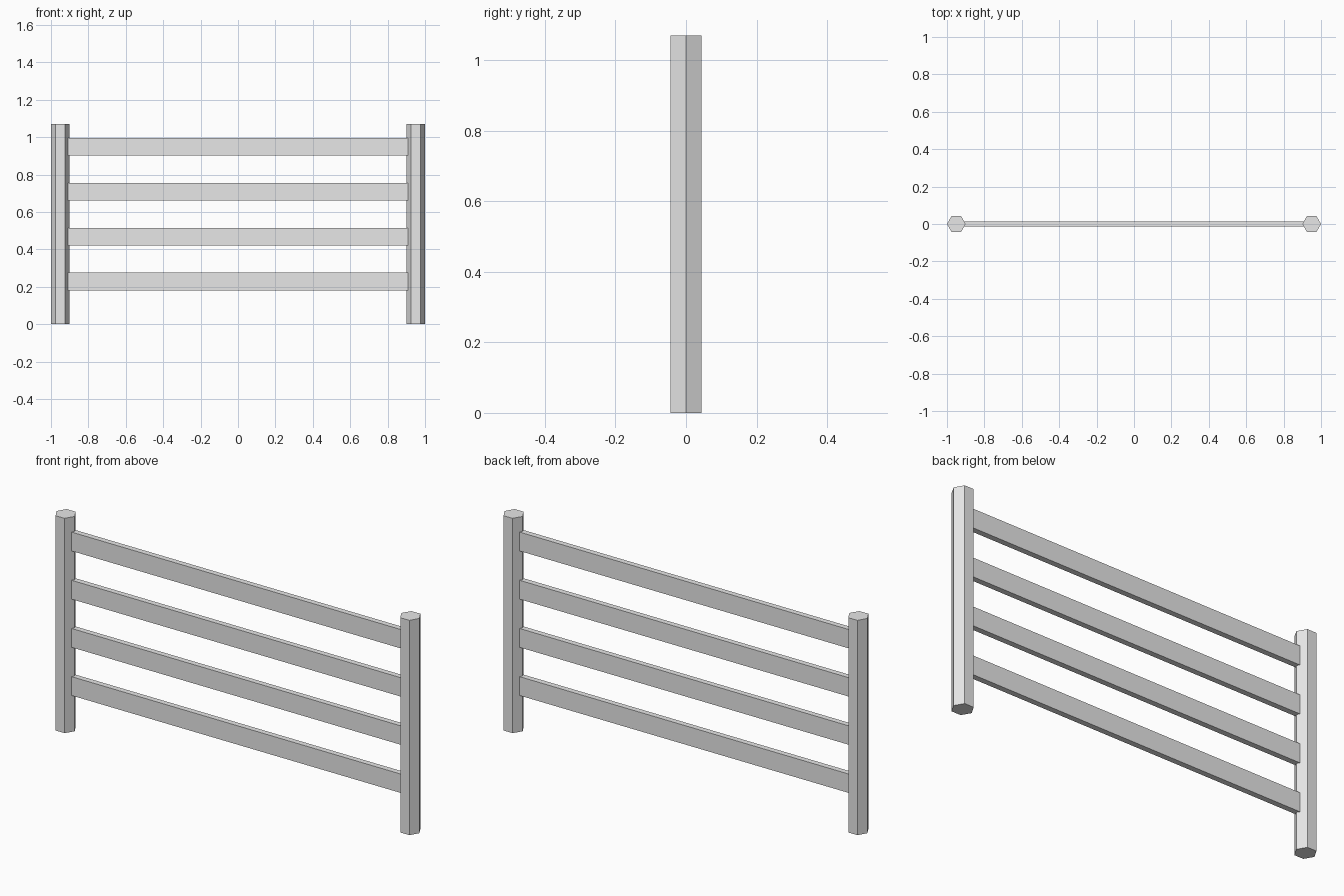
import bpy

cube = bpy.data.objects.get("Cube")
if cube:
    bpy.data.objects.remove(cube, do_unlink=True)

GREY = (0.8, 0.8, 0.8, 1.0)
POST_RADIUS, POST_HEIGHT = 0.05, 1.07
RAIL_HEIGHT, RAIL_DEPTH, RAIL_HALF = 0.094, 0.028, 0.908

mat = bpy.data.materials.new("light_grey")
mat.use_nodes = True
mat.diffuse_color = GREY
mat.node_tree.nodes["Principled BSDF"].inputs["Base Color"].default_value = GREY


def finish(name):
    obj = bpy.context.object
    obj.name = name
    obj.data.materials.clear()
    obj.data.materials.append(mat)
    bpy.ops.object.transform_apply(location=False, rotation=True, scale=True)
    return obj


# Hexagonal posts, with a corner pointing along x
for name, side in (("left_post", 1), ("right_post", -1)):
    bpy.ops.mesh.primitive_cylinder_add(
        vertices=6, radius=POST_RADIUS, depth=POST_HEIGHT,
        location=(side * (1 - POST_RADIUS), 0, POST_HEIGHT / 2),
        rotation=(0, 0, 0.5235988))
    finish(name)

# Four flat rails, evenly spaced between the posts
for i in range(4):
    z = 0.228 + 0.24 * i
    bpy.ops.mesh.primitive_cube_add(size=1, location=(0, 0, z))
    bpy.context.object.scale = (2 * RAIL_HALF, RAIL_DEPTH, RAIL_HEIGHT)
    finish(f"rail_{i + 1}")
